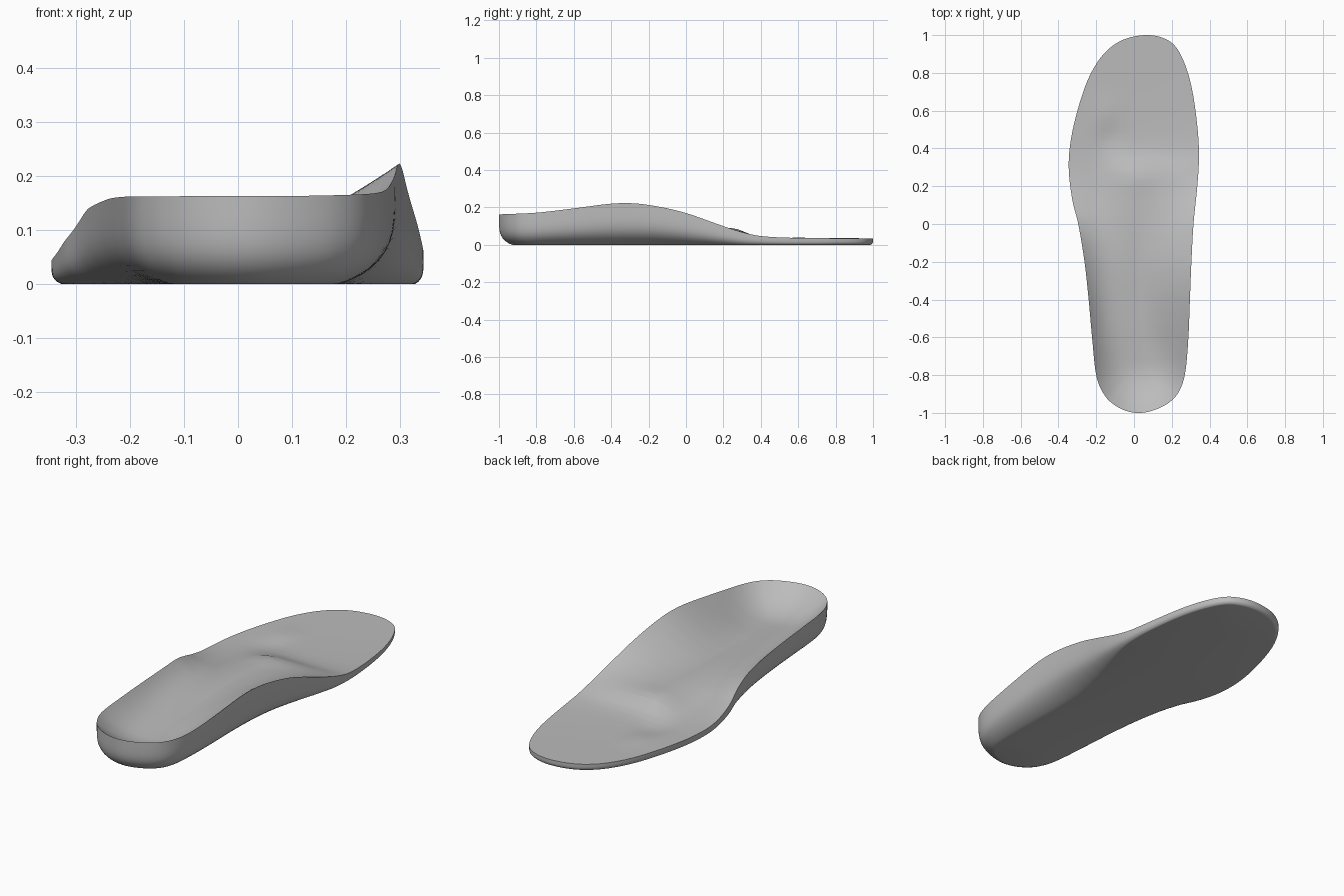
import bpy, bmesh, math
from mathutils import Vector

if "Cube" in bpy.data.objects:
    bpy.data.objects.remove(bpy.data.objects["Cube"], do_unlink=True)


def hermite(a, b, ma, mb, t):
    return (a * (2*t**3 - 3*t*t + 1) + ma * (t**3 - 2*t*t + t)
            + b * (3*t*t - 2*t**3) + mb * (t**3 - t*t))


def curve(keys):
    """Smooth function of y through (y, value) keys."""
    n = len(keys)

    def slope(i):
        a, b = keys[max(i - 1, 0)], keys[min(i + 1, n - 1)]
        return (b[1] - a[1]) / (b[0] - a[0])

    def at(y):
        y = min(max(y, keys[0][0]), keys[-1][0])
        i = next(k for k in range(n - 1) if y <= keys[k + 1][0])
        (ya, a), (yb, b) = keys[i], keys[i + 1]
        h = yb - ya
        return hermite(a, b, slope(i) * h, slope(i + 1) * h, (y - ya) / h)
    return at


def closed_spline(points, steps):
    pts = [Vector(p) for p in points]
    n = len(pts)
    out = []
    for i in range(n):
        p, a, b, q = (pts[(i + k) % n] for k in (-1, 0, 1, 2))
        out += [hermite(a, b, (b - p) / 2, (q - a) / 2, s / steps) for s in range(steps)]
    return out


# Plan outline, from the heel up the arch side, round the toe and back
OUTLINE = [(.035, -1), (.115, -.982), (.19, -.942), (.242, -.88), (.272, -.78), (.288, -.6),
           (.296, -.4), (.304, -.2), (.315, 0), (.335, .2), (.344, .36), (.335, .52),
           (.308, .71), (.268, .85), (.215, .945), (.145, .988), (.06, 1), (-.04, .982),
           (-.12, .938), (-.188, .865), (-.25, .75), (-.305, .58), (-.338, .42), (-.345, .28),
           (-.325, .12), (-.295, 0), (-.262, -.2), (-.24, -.4), (-.222, -.6), (-.2, -.8),
           (-.16, -.9), (-.108, -.955), (-.04, -.99)]

# Heights, undercuts and dishing along the length
arch_rim = curve([(-1, .163), (-.8, .172), (-.6, .195), (-.4, .22), (-.28, .222), (-.15, .205),
                  (0, .17), (.2, .1), (.3, .068), (.4, .047), (.6, .037), (1, .035)])
outer_rim = curve([(-1, .163), (-.6, .161), (-.35, .156), (-.1, .14), (0, .115), (.1, .08),
                   (.2, .055), (.32, .042), (.6, .037), (1, .035)])
floor = curve([(-1, .062), (-.75, .062), (-.5, .075), (-.2, .09), (0, .093), (.15, .09),
               (.27, .08), (.38, .045), (.5, .035), (1, .034)])
outer_floor = curve([(-1, .062), (-.75, .062), (-.5, .073), (-.2, .08), (0, .07), (.2, .05),
                     (.38, .036), (.5, .035), (1, .034)])
arch_tuck = curve([(-1, .075), (-.8, .09), (-.4, .12), (-.15, .12), (.1, .07), (.35, .02), (1, .015)])
outer_tuck = curve([(-1, .075), (-.7, .085), (-.3, .1), (0, .08), (.25, .025), (1, .015)])
middle = curve([(-1, .035), (-.6, .033), (0, .01), (.4, 0), (.75, .04), (1, .05)])
arch_power = curve([(-1, 2.3), (-.75, 2.3), (-.5, 1.5), (-.2, 1.4), (.2, 2), (1, 2)])
outer_power = curve([(-1, 2.3), (-.75, 2.6), (-.4, 3.5), (.1, 3), (1, 2)])


def bump(x, y, cx, cy, rx, ry):
    return math.exp(-((x - cx) / rx)**2 - ((y - cy) / ry)**2)


def blend(a, b, w):
    return a + (b - a) * w


def smooth(t):
    t = min(max(t, 0), 1)
    return t * t * (3 - 2 * t)


def footbed(x, y):
    """Dished floor: a raised pad that fades to the outer side, with toe-ball dips."""
    return (blend(floor(y), outer_floor(y), smooth(-x / .22))
            + .006 * bump(x, y, .02, .24, .1, .08)
            + .005 * bump(x, y, -.15, .6, .07, .08)
            - .008 * bump(x, y, -.14, .45, .08, .08))


# Build rings: spine to rim across the top, down the wall, back under the sole
TOP, WALL, STEP = 26, 14, .04
rings = [[] for _ in range(TOP + WALL + 2)]
for p in closed_spline(OUTLINE, 8):
    # Spine points share a lattice so that both sides meet exactly
    y_mid = round(min(max(p.y, -.74), .72) / STEP) * STEP
    spine = Vector((middle(y_mid), y_mid))
    w = smooth(.5 + (p.x - spine.x) / .4)
    for i in range(TOP + 1):
        t = i / TOP
        q = spine.lerp(p, t)
        rim = blend(outer_rim(q.y), arch_rim(q.y), w)
        power = blend(outer_power(q.y), arch_power(q.y), w)
        rings[i].append((q.x, q.y, blend(footbed(q.x, q.y), rim, t**power)))
    tuck = blend(outer_tuck(p.y), arch_tuck(p.y), w)
    inward = (spine - p).normalized()
    for k in range(1, WALL + 1):
        s = math.sin(k / WALL * math.pi / 2)
        q = p + inward * tuck * s**4 * (.35 + .65 * k / WALL)
        rings[TOP + k].append((q.x, q.y, rim * (1 - s)))
    rings[-1].append((spine.x, spine.y, 0))

bm = bmesh.new()
loops = [[bm.verts.new(c) for c in ring] for ring in rings]
for a, b in zip(loops, loops[1:]):
    for j in range(len(a)):
        k = (j + 1) % len(a)
        bm.faces.new((a[j], b[j], b[k], a[k]))

# Zip the two sides together along the spine
for loop in (loops[0], loops[-1]):
    bmesh.ops.remove_doubles(bm, verts=loop, dist=.0005)
bmesh.ops.recalc_face_normals(bm, faces=bm.faces)

mesh = bpy.data.meshes.new("insole")
bm.to_mesh(mesh)
bm.free()
insole = bpy.data.objects.new("insole", mesh)
bpy.context.collection.objects.link(insole)

grey = bpy.data.materials.new("plain grey")
grey.use_nodes = True
colour = (.5, .5, .5, 1)
grey.diffuse_color = colour
grey.node_tree.nodes["Principled BSDF"].inputs["Base Color"].default_value = colour
mesh.materials.append(grey)

bpy.context.view_layer.objects.active = insole
insole.select_set(True)
bpy.ops.object.shade_smooth_by_angle(angle=math.radians(45))
